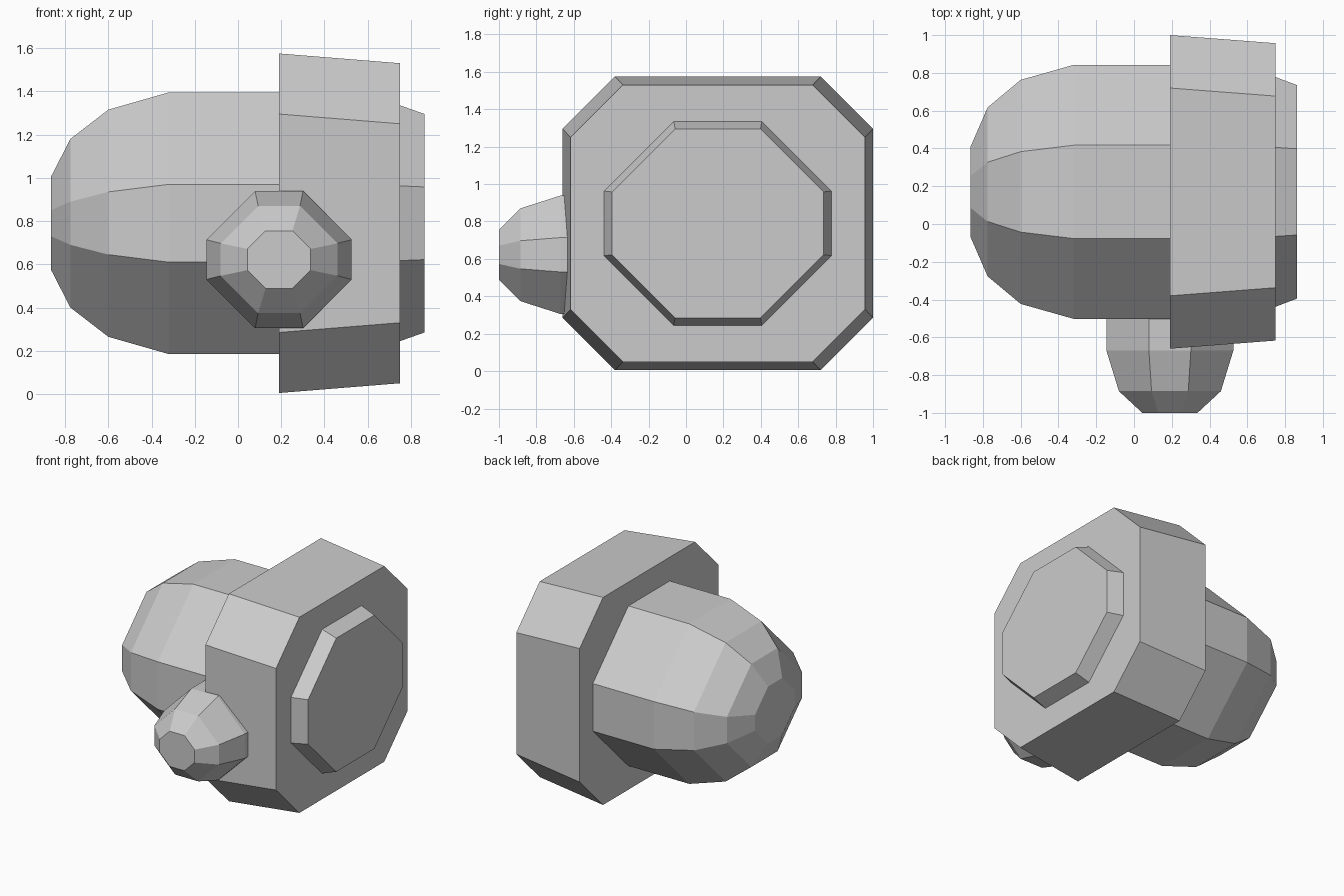
import bpy
import bmesh
from mathutils import Vector

if "Cube" in bpy.data.objects:
    bpy.data.objects.remove(bpy.data.objects["Cube"], do_unlink=True)

grey = bpy.data.materials.new("light_grey")
GREY = (0.6, 0.6, 0.6, 1)
grey.use_nodes = True
grey.diffuse_color = GREY
grey.node_tree.nodes["Principled BSDF"].inputs["Base Color"].default_value = GREY


def octagon(a, b, cut):
    """Rectangle of half sizes a and b with its corners cut off at 45 degrees."""
    p, q = a - cut, b - cut
    return [(a, -q), (a, q), (p, b), (-p, b), (-a, q), (-a, -q), (-p, -b), (p, -b)]


def loft(name, centre, axis, side, stations):
    """Skin octagons (position, half width, half height, corner cut) along an axis."""
    centre, axis, side, up = Vector(centre), Vector(axis), Vector(side), Vector((0, 0, 1))
    bm = bmesh.new()
    rings = [[bm.verts.new(centre + axis * pos + side * u + up * v)
              for u, v in octagon(a, b, cut)] for pos, a, b, cut in stations]
    for lower, upper in zip(rings, rings[1:]):
        for i in range(8):
            j = (i + 1) % 8
            bm.faces.new((lower[i], lower[j], upper[j], upper[i]))
    bm.faces.new(rings[0])
    bm.faces.new(rings[-1])
    bmesh.ops.recalc_face_normals(bm, faces=bm.faces)
    mesh = bpy.data.meshes.new(name)
    bm.to_mesh(mesh)
    bm.free()
    mesh.materials.append(grey)
    obj = bpy.data.objects.new(name, mesh)
    bpy.context.collection.objects.link(obj)
    return obj


X, Y = (1, 0, 0), (0, 1, 0)
CENTRE = (0, 0.17, 0.79)

# Rounded main body, running through the flange to the end boss
loft("main_body", CENTRE, X, Y, [
    (-0.865, 0.24, 0.215, 0.155),
    (-0.775, 0.447, 0.39, 0.29),
    (-0.6, 0.593, 0.525, 0.38),
    (-0.32, 0.672, 0.605, 0.425),
    (0.58, 0.672, 0.605, 0.425),
    (0.863, 0.565, 0.505, 0.337),
])

# Tapered flange around the body
loft("flange", CENTRE, X, Y, [
    (0.19, 0.83, 0.785, 0.28),
    (0.75, 0.787, 0.74, 0.28),
])

# Knob on the front
loft("front_knob", (0.19, 0, 0.622), Y, X, [
    (-1.0, 0.146, 0.133, 0.084),
    (-0.885, 0.27, 0.248, 0.173),
    (-0.67, 0.336, 0.317, 0.225),
    (-0.15, 0.336, 0.317, 0.225),
])
